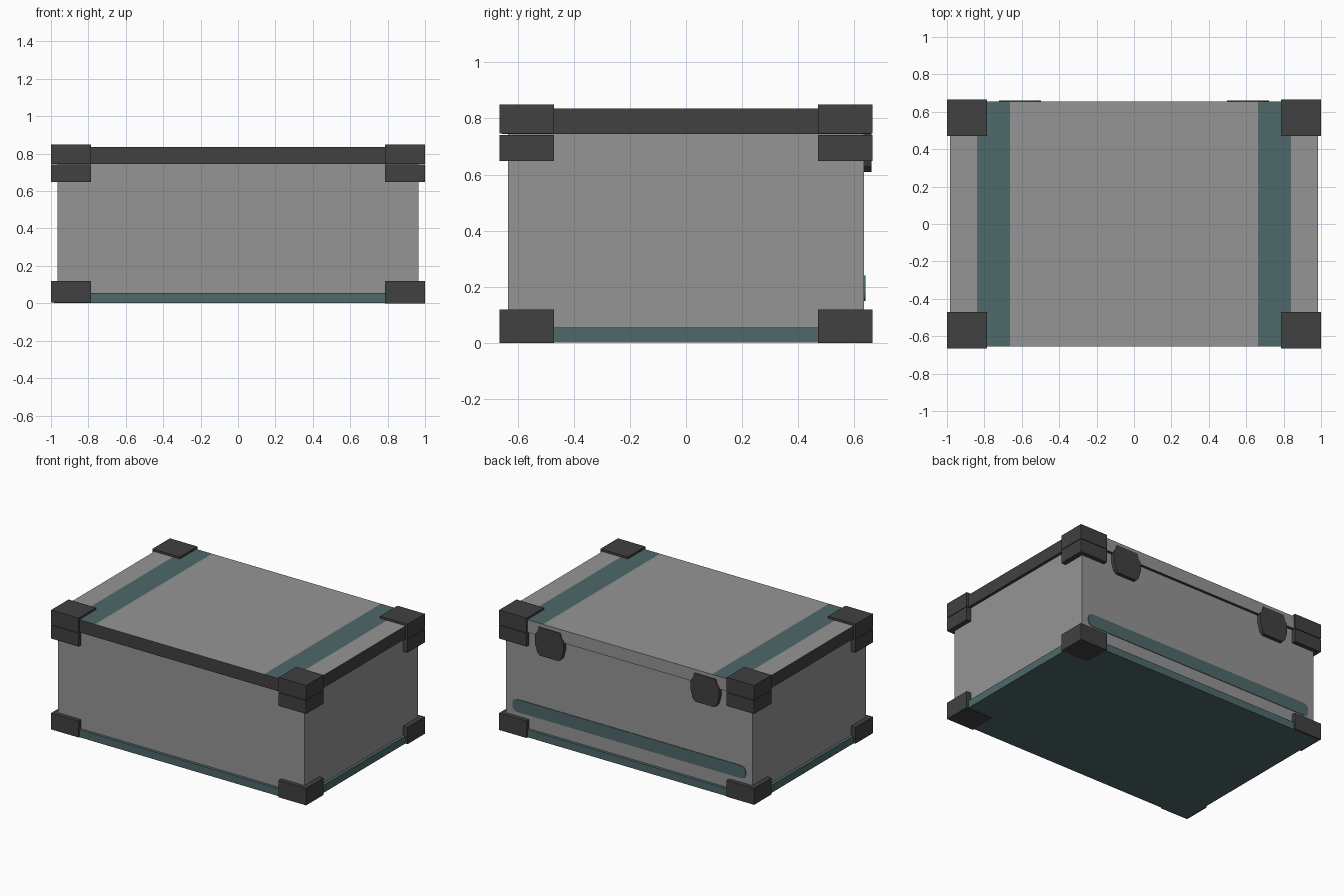
import bpy
import bmesh
from mathutils import Vector

if "Cube" in bpy.data.objects:
    bpy.data.objects.remove(bpy.data.objects["Cube"], do_unlink=True)


def material(name, colour):
    mat = bpy.data.materials.new(name)
    mat.use_nodes = True
    rgba = (*colour, 1.0)
    mat.diffuse_color = rgba
    mat.node_tree.nodes["Principled BSDF"].inputs["Base Color"].default_value = rgba
    return mat


GREY = material("grey", (0.30, 0.30, 0.30))
DARK = material("charcoal", (0.052, 0.052, 0.052))
TEAL = material("teal", (0.077, 0.14, 0.141))


def finish(bm, name, *mats):
    bmesh.ops.recalc_face_normals(bm, faces=bm.faces)
    mesh = bpy.data.meshes.new(name)
    bm.to_mesh(mesh)
    bm.free()
    for mat in mats:
        mesh.materials.append(mat)
    obj = bpy.data.objects.new(name, mesh)
    bpy.context.collection.objects.link(obj)
    return obj


def box_mesh(low, high):
    low, high = Vector(low), Vector(high)
    bm = bmesh.new()
    bmesh.ops.create_cube(bm, size=1)
    bmesh.ops.scale(bm, vec=high - low, verts=bm.verts)
    bmesh.ops.translate(bm, vec=(low + high) / 2, verts=bm.verts)
    return bm


def box(name, low, high, mat):
    return finish(box_mesh(low, high), name, mat)


# Main body and the base tray under it
box("body", (-0.965, -0.635, 0.04), (0.965, 0.635, 0.745), GREY)
box("base_tray", (-0.985, -0.655, 0.002), (0.985, 0.655, 0.055), TEAL)

# Lid: grey top and back, dark rim on the other sides, two teal top stripes
bm = box_mesh((-0.985, -0.655, 0.745), (0.985, 0.655, 0.835))
for x in (-0.84, -0.662, 0.662, 0.84):
    bmesh.ops.bisect_plane(bm, geom=bm.verts[:] + bm.edges[:] + bm.faces[:],
                           plane_co=(x, 0, 0), plane_no=(1, 0, 0))
bm.normal_update()
for face in bm.faces:
    if face.normal.z > 0.5:
        striped = 0.662 < abs(face.calc_center_median().x) < 0.84
        face.material_index = 2 if striped else 0
    elif face.normal.y < 0.5:
        face.material_index = 1
finish(bm, "lid", GREY, DARK, TEAL)

# Corner guards on the lid, the upper body and the feet
for sx, side in ((1, "left"), (-1, "right")):
    for sy, end in ((1, "back"), (-1, "front")):
        # The tray covers the underside of the right-hand feet
        foot_bottom = 0.0 if sx > 0 else 0.004
        for part, z0, z1 in (("lid_guard", 0.746, 0.85),
                             ("body_guard", 0.648, 0.742),
                             ("foot_guard", foot_bottom, 0.12)):
            xs = sorted((sx * 0.785, sx * 1.0))
            ys = sorted((sy * 0.47, sy * 0.665))
            box(f"{part}_{end}_{side}", (xs[0], ys[0], z0), (xs[1], ys[1], z1), DARK)

# Rounded strip low on the back
bm = box_mesh((-0.915, 0.632, 0.15), (0.915, 0.639, 0.24))
ends = [e for e in bm.edges if abs(e.verts[0].co.y - e.verts[1].co.y) > 0.001]
bmesh.ops.bevel(bm, geom=ends, offset=0.035, segments=4, profile=0.5, affect='EDGES')
finish(bm, "back_strip", TEAL)

# Two hinges across the lid seam on the back
half = [(0.085, 0.81), (0.095, 0.775), (0.112, 0.755), (0.112, 0.69),
        (0.095, 0.63), (0.075, 0.61)]
outline = half + [(-x, z) for x, z in reversed(half)]
for cx, side in ((0.61, "left"), (-0.61, "right")):
    bm = bmesh.new()
    plate = bm.faces.new([bm.verts.new((cx + x, 0.63, z)) for x, z in outline])
    grown = bmesh.ops.extrude_face_region(bm, geom=[plate], use_keep_orig=True)
    moved = [v for v in grown["geom"] if isinstance(v, bmesh.types.BMVert)]
    bmesh.ops.translate(bm, vec=(0, 0.031, 0), verts=moved)
    finish(bm, f"hinge_{side}", DARK)
